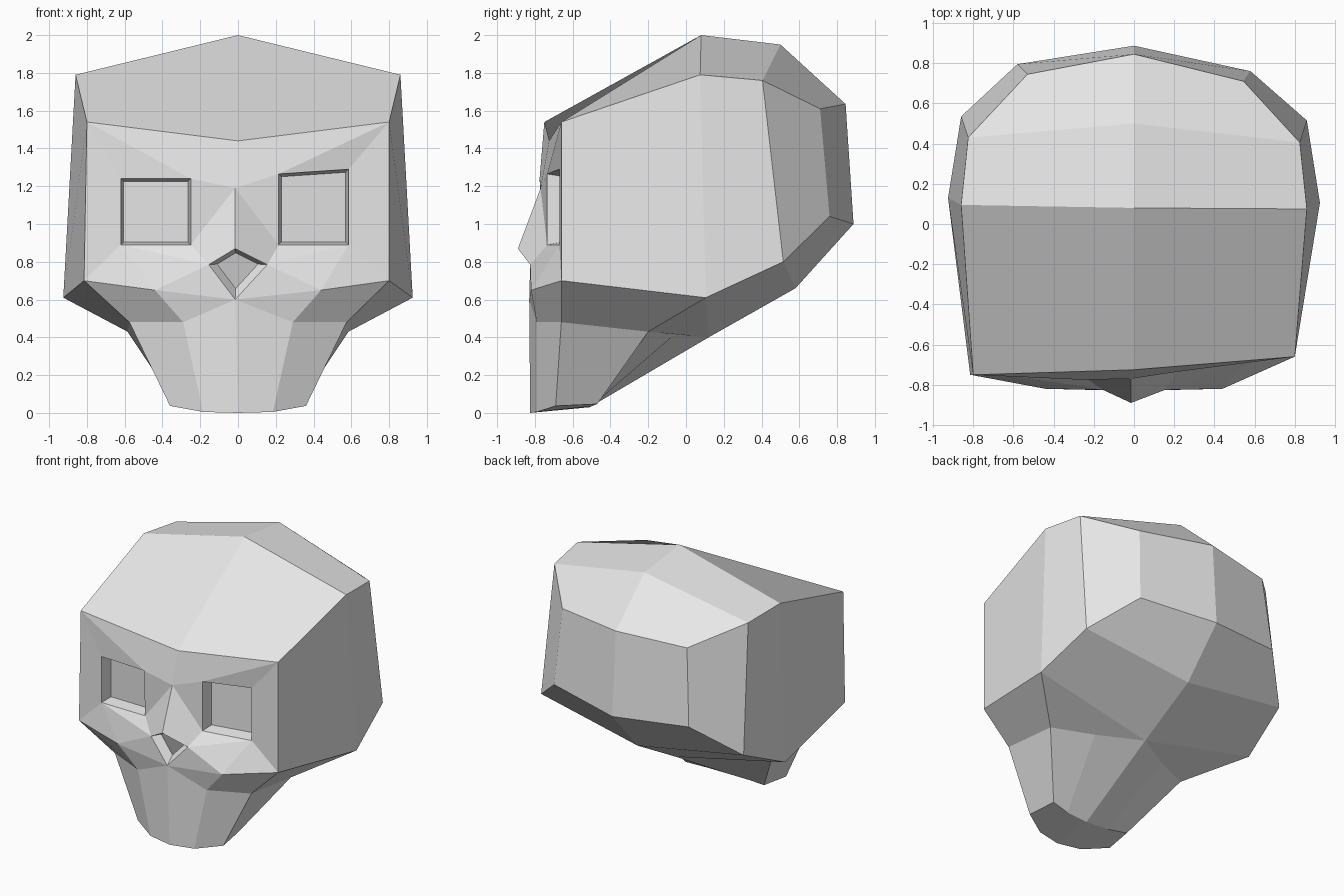
import bpy
import bmesh
from mathutils import Vector

cube = bpy.data.objects.get("Cube")
if cube:
    bpy.data.objects.remove(cube, do_unlink=True)

# One bone colour
bone = bpy.data.materials.new("bone_grey")
bone.use_nodes = True
colour = (0.8, 0.8, 0.8, 1)
bone.diffuse_color = colour
bone.node_tree.nodes["Principled BSDF"].inputs["Base Color"].default_value = colour

# Landmarks on the centre line
centre = {
    "crown": (0, .08, 2), "crown_rear": (0, .5, 1.95),
    "back_top": (0, .845, 1.635), "back_low": (0, .887, 1),
    "nape": (0, .58, .66), "throat": (0, .12, .4),
    "chin_rear": (0, -.51, .03), "chin": (0, -.825, 0),
    "lip": (-.015, -.83, .6), "nose_tip": (-.015, -.89, .87),
    "bridge": (-.015, -.77, 1.19), "brow_mid": (0, -.725, 1.44),
}

# Landmarks on the +x side, mirrored to the other side
side = {
    "temple": (.86, .075, 1.79), "brow": (.8, -.66, 1.54),
    "cheek": (.8, -.66, .7), "ear": (.925, .105, .61),
    "rim": (.825, .405, 1.76), "rear_top": (.545, .71, 1.61),
    "rear_low": (.58, .76, 1.04), "mastoid": (.86, .515, .8),
    "jaw_hinge": (.585, -.2, .43), "throat_mid": (.3, -.06, .415),
    "jaw_upper": (.575, -.66, .48), "jaw_front": (.29, -.79, .48),
    "tooth": (.44, -.82, .65), "chin_front": (.185, -.79, .005),
    "chin_corner": (.36, -.69, .037), "chin_heel": (.33, -.47, .047),
    "chin_mid": (.18, -.5, .035), "nostril": (.155, -.825, .785),
    "eye_top_in": (.215, -.735, 1.265), "eye_top_out": (.585, -.67, 1.29),
    "eye_low_in": (.215, -.735, .89), "eye_low_out": (.585, -.67, .89),
}

# Slight hand-made unevenness of the -x side
uneven = {
    "temple": (0, .02, 0), "brow": (0, -.09, 0), "cheek": (-.015, -.09, 0),
    "ear": (0, .025, 0), "rim": (0, .025, 0), "mastoid": (0, .02, 0),
    "rear_top": (.015, .035, 0), "rear_low": (0, .035, 0),
    "eye_top_in": (-.035, -.04, -.025), "eye_top_out": (-.035, -.085, -.05),
    "eye_low_in": (-.035, -.025, 0), "eye_low_out": (-.035, -.085, 0),
}

# Panels of one half
panels = [
    # cranium
    "crown temple brow brow_mid", "crown temple rim crown_rear",
    "crown_rear rim rear_top back_top", "back_top rear_top rear_low back_low",
    "rear_top rim mastoid rear_low", "brow temple ear cheek",
    "temple rim mastoid ear", "back_low rear_low mastoid nape",
    # underside
    "nape mastoid ear throat", "throat ear jaw_hinge throat_mid",
    "cheek ear jaw_hinge jaw_upper",
    # jaw
    "cheek jaw_upper jaw_front tooth", "lip tooth jaw_front",
    "lip jaw_front chin_front chin", "jaw_front jaw_upper chin_corner chin_front",
    "jaw_upper jaw_hinge chin_heel chin_corner",
    "jaw_hinge throat_mid chin_mid chin_heel",
    "throat_mid throat chin_rear chin_mid",
    "chin chin_front chin_corner chin_heel chin_mid chin_rear",
    # face
    "brow_mid brow eye_top_in bridge", "brow eye_top_out eye_top_in",
    "brow cheek eye_low_out eye_top_out", "bridge eye_top_in eye_low_in",
    "bridge eye_low_in nostril nose_tip", "eye_low_in eye_low_out nostril",
    "eye_low_out tooth nostril", "eye_low_out cheek tooth",
    "nostril tooth lip",
]

bm = bmesh.new()
points = {name: bm.verts.new(co) for name, co in centre.items()}
for name, co in side.items():
    points[name + "+"] = bm.verts.new(co)
    x, y, z = co
    shift = Vector(uneven.get(name, (0, 0, 0)))
    points[name + "-"] = bm.verts.new(Vector((-x, y, z)) + shift)


def find(name, sign):
    return points[name] if name in points else points[name + sign]


def recess(ring, scale, depth, lift=0):
    """Sink a tapered socket into the opening bounded by ring."""
    mid = sum((v.co for v in ring), Vector()) / len(ring)
    inner = []
    for v in ring:
        co = mid + (v.co - mid) * scale
        inner.append(bm.verts.new((co.x, v.co.y + depth, co.z + lift)))
    for i in range(len(ring)):
        j = (i + 1) % len(ring)
        bm.faces.new((ring[i], ring[j], inner[j], inner[i]))
    bm.faces.new(inner)


for sign in "+-":
    for panel in panels:
        bm.faces.new([find(n, sign) for n in panel.split()])
    # eye socket
    socket = "eye_top_in eye_top_out eye_low_out eye_low_in"
    recess([find(n, sign) for n in socket.split()], .92, .09)

# nose cavity
recess([points[n] for n in ("nose_tip", "nostril+", "lip", "nostril-")], .7, .06, .01)

bmesh.ops.recalc_face_normals(bm, faces=bm.faces)
mesh = bpy.data.meshes.new("skull")
bm.to_mesh(mesh)
bm.free()
mesh.materials.append(bone)
skull = bpy.data.objects.new("skull", mesh)
bpy.context.collection.objects.link(skull)
